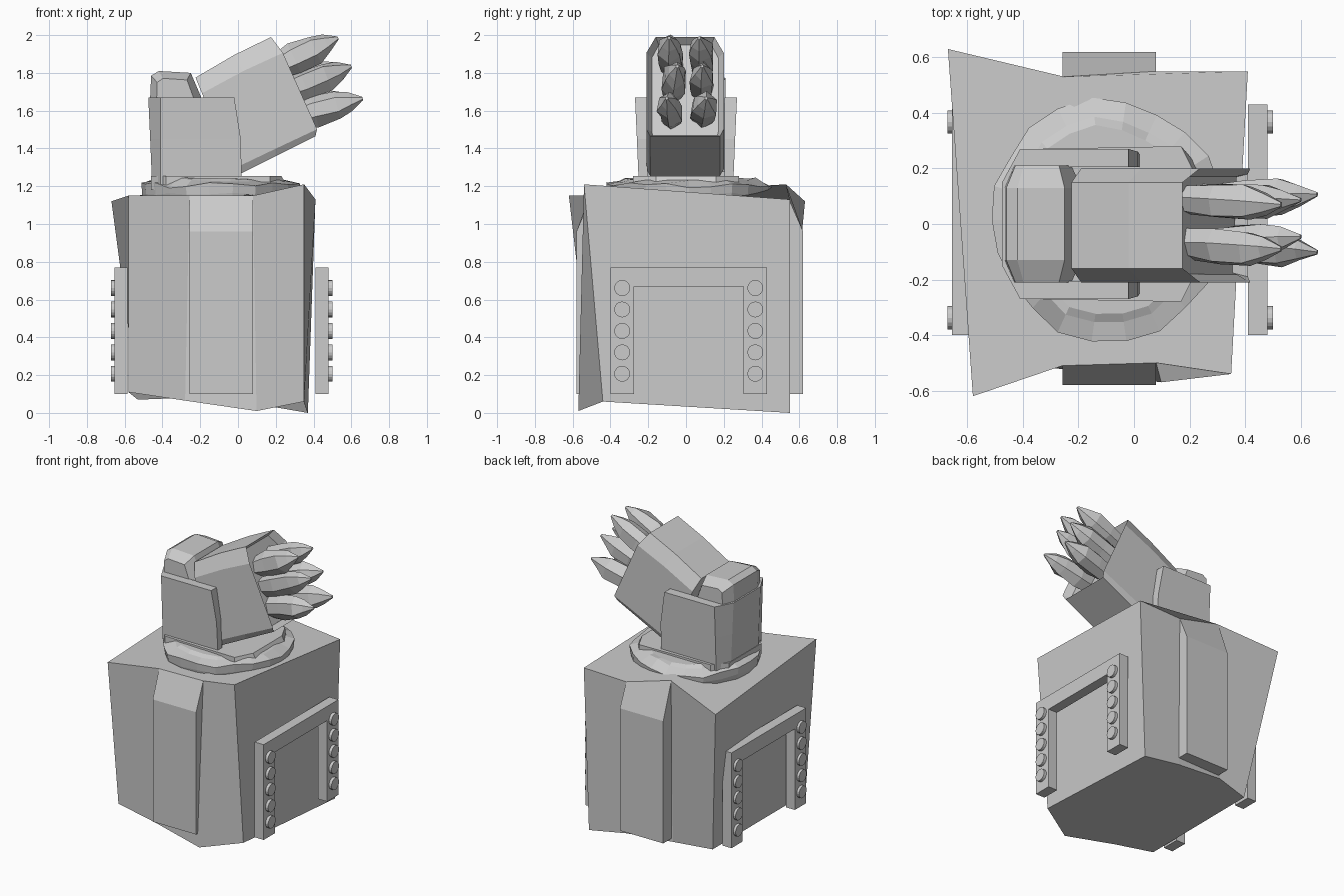
import bpy, bmesh, math, random
from mathutils import Vector

if "Cube" in bpy.data.objects:
    bpy.data.objects.remove(bpy.data.objects["Cube"])

random.seed(4)
grey = bpy.data.materials.new("plain_grey")
grey.diffuse_color = (0.6, 0.6, 0.6, 1)
grey.use_nodes = True
grey.node_tree.nodes["Principled BSDF"].inputs["Base Color"].default_value = grey.diffuse_color


def finish(name, bm):
    bmesh.ops.recalc_face_normals(bm, faces=bm.faces)
    me = bpy.data.meshes.new(name)
    bm.to_mesh(me)
    bm.free()
    me.materials.append(grey)
    ob = bpy.data.objects.new(name, me)
    bpy.context.collection.objects.link(ob)
    return ob


def skin(bm, sections):
    """Skin closed cross-sections and cap both ends; returns the last cap."""
    rings = [[bm.verts.new(p) for p in s] for s in sections]
    n = len(rings[0])
    for a, b in zip(rings, rings[1:]):
        for i in range(n):
            j = (i + 1) % n
            bm.faces.new((a[i], a[j], b[j], b[i]))
    bm.faces.new(rings[0][::-1])
    return bm.faces.new(rings[-1])


def loft(name, sections):
    bm = bmesh.new()
    skin(bm, sections)
    return finish(name, bm)


def box(bm, x0, x1, y0, y1, z0, z1):
    skin(bm, [[(x0, y0, z), (x1, y0, z), (x1, y1, z), (x0, y1, z)] for z in (z0, z1)])


# Crooked base block
loft("base_block", [
    [(-.58, -.50, .11), (-.28, -.52, .065), (.098, -.57, .01), (.35, -.44, .06),
     (.37, .55, 0), (.08, .54, .05), (-.27, .53, .08), (-.53, .46, .07)],
    [(-.58, -.62, 1.15), (-.257, -.51, 1.15), (.08, -.50, 1.15), (.35, -.54, 1.21),
     (.41, .55, 1.13), (.08, .55, 1.12), (-.25, .53, 1.21), (-.67, .63, 1.12)]])

# Front and back buttresses with sloped tops
for name, s, out, tops in (("front_buttress", -1, .58, ((.51, 1.15), (.50, 1.15))),
                           ("back_buttress", 1, .62, ((.53, 1.21), (.55, 1.12)))):
    loft(name, [[(x, s * y, z) for y, z in
                 ((.45, .1), (out, .1), (out, .96), top, (.45, 1.1))]
                for x, top in zip((-.257, .08), tops)])

# Bolted side brackets
for name, x0, x1, xb in (("right_bracket", .41, .48, .50), ("left_bracket", -.585, -.655, -.672)):
    bm = bmesh.new()
    skin(bm, [[(x, y, z) for y, z in ((-.4, .1), (-.275, .1), (-.275, .67), (.305, .67),
                                      (.305, .1), (.43, .1), (.43, .77), (-.4, .77))]
              for x in (x0, x1)])
    finish(name, bm)
    bm = bmesh.new()
    for y in (-.338, .367):
        for i in range(5):
            z = .207 + i * .1135
            skin(bm, [[(x, y + .042 * math.cos(a * math.pi / 8), z + .042 * math.sin(a * math.pi / 8))
                       for a in range(16)] for x in (x1 - (x1 - x0) * .2, xb)])
    finish(name + "_bolts", bm)

# Worn turntable ring
N = 22
wob = [random.uniform(-.018, .018) for _ in range(N)]


def ring(r, z, jz):
    return [(-.09 + (r + wob[i]) * math.cos(i * math.tau / N),
             .015 + (r + wob[i]) * math.sin(i * math.tau / N),
             z + random.uniform(-jz, jz)) for i in range(N)]


loft("turntable", [ring(.41, 1.1, 0), ring(.425, 1.16, .01), ring(.43, 1.205, .015),
                   ring(.36, 1.235, .012), ring(.33, 1.24, .005)])

# Low foot under the yoke
loft("yoke_foot", [[(-.46, -.18, z), (-.38, -.27, z), (.17, -.28, z), (.27 - d, -.16, z),
                    (.27 - d, .16, z), (.17, .28, z), (-.38, .27, z), (-.46, .18, z)]
                   for z, d in ((1.18, 0), (1.255, .04))])

# U-shaped yoke with chamfered back
half = [(1, .26), (-.41, .26), (-.465, .15)]


def yoke(z, front, grow):
    o = [(front, -.26 - grow), (front, -.205), (-.36, -.205), (-.36, .205), (front, .205),
         (front, .26 + grow), (-.41, .26 + grow), (-.465 - grow, .15),
         (-.465 - grow, -.15), (-.41, -.26 - grow)]
    return [(x, y, z) for x, y in o]


loft("yoke", [yoke(1.21, .02, -.01), yoke(1.45, .015, 0), yoke(1.67, -.02, .01)])

# Rounded cap behind the launcher
cap = [(-.30, 1.25), (-.445, 1.25), (-.465, 1.67), (-.46, 1.785), (-.42, 1.81), (-.25, 1.80), (-.19, 1.66)]


def cap_section(y, k):
    return [(-.33 + (x + .33) * k, y, 1.5 + (z - 1.5) * (k * .5 + .5)) for x, z in cap]


loft("rear_cap", [cap_section(-.21, .75), cap_section(-.13, 1), cap_section(.13, 1), cap_section(.21, .75)])

# Tilted launcher box with chamfered edges and a recessed muzzle
right = [(.185, 0), (.205, .07), (.205, .84), (.155, 1)]
outline = right + [(-y, t) for y, t in reversed(right)]


def launcher_section(bottom, top, bulge):
    b, t_ = Vector(bottom), Vector(top)
    pts = []
    for y, t in outline:
        p = b.lerp(t_, t)
        pts.append((p.x + (bulge if 0 < t < 1 else 0), y - .005, p.y))
    return pts


bm = bmesh.new()
muzzle = skin(bm, [launcher_section((-.01, 1.255), (-.225, 1.775), 0),
                   launcher_section((.20, 1.36), (-.02, 1.895), .012),
                   launcher_section((.41, 1.465), (.175, 1.99), .025)])
bmesh.ops.recalc_face_normals(bm, faces=bm.faces)
bmesh.ops.inset_region(bm, faces=[muzzle], thickness=.03)
for v in muzzle.verts:
    v.co += Vector((-.045, 0, -.02))
finish("launcher_box", bm)

# Six jagged spikes in two columns
bm = bmesh.new()
rows = (((.22, 1.84), (.53, 1.985)), ((.27, 1.71), (.60, 1.835)), ((.32, 1.57), (.66, 1.665)))
for y0 in (-.073, .088):
    for (xa, za), (xb, zb) in rows:
        a = Vector((xa, y0, za))
        b = Vector((xb, y0 + random.uniform(-.03, .03), zb))
        d = (b - a).normalized()
        side = Vector((0, 1, 0))
        up = d.cross(side).normalized()
        secs = []
        for t, r in ((-.1, .055), (.25, .068), (.6, .066), (.8, .042), (1, .008)):
            c = a.lerp(b, t)
            secs.append([c + (side * math.cos(k * math.tau / 6 + .4) + up * 1.15 * math.sin(k * math.tau / 6 + .4))
                         * r * random.uniform(.85, 1.15) for k in range(6)])
        skin(bm, secs)
finish("spikes", bm)
